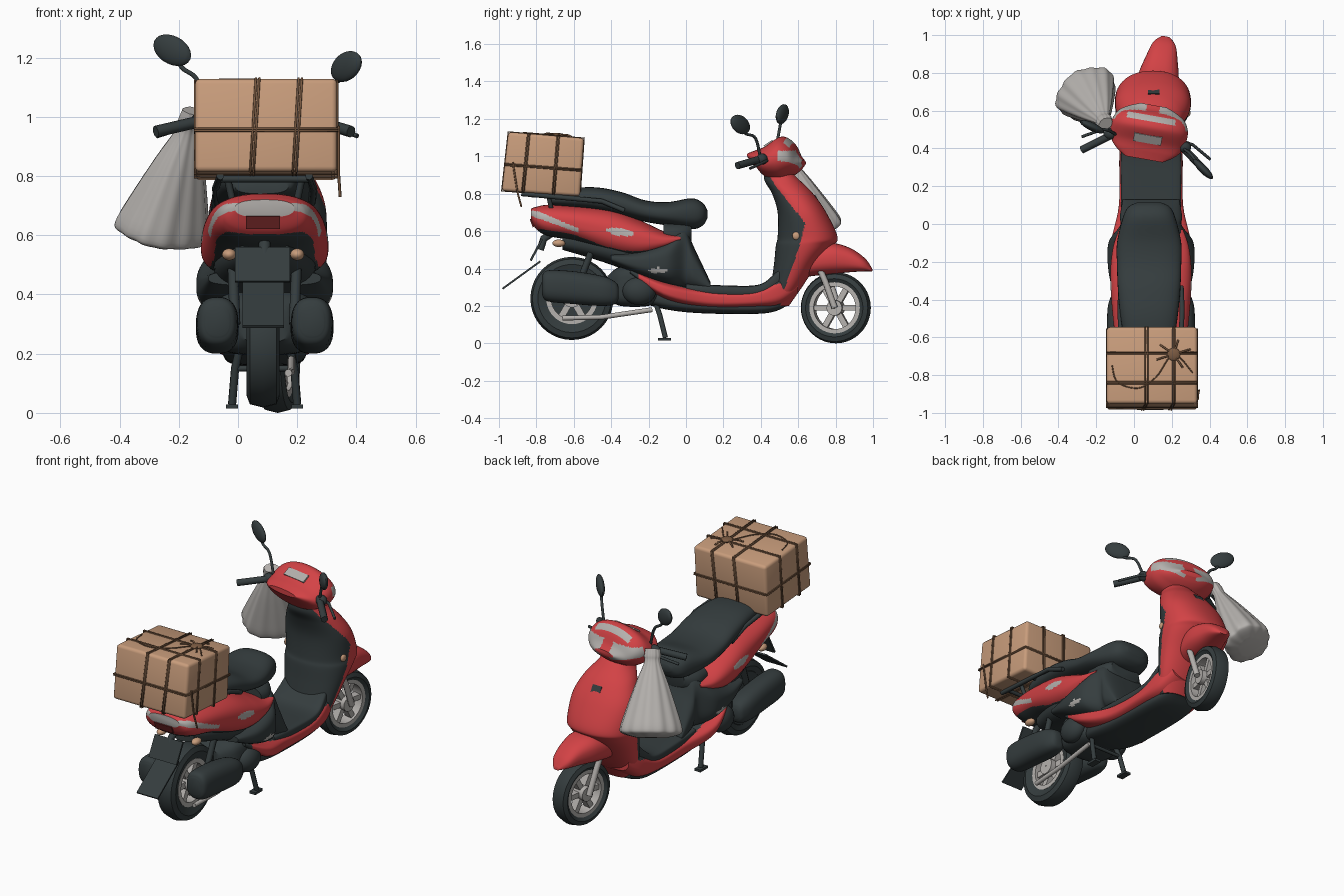
import bpy, bmesh, math
from mathutils import Matrix, Vector

if "Cube" in bpy.data.objects:
    bpy.data.objects.remove(bpy.data.objects["Cube"])

CX = 0.09  # centre plane of the scooter
STEER = Matrix.Translation((CX, .55, 0)) @ Matrix.Rotation(math.radians(-10), 4, 'Z') @ Matrix.Translation((-CX, -.55, 0))

def mat(name, r, g, b):
    m = bpy.data.materials.new(name)
    m.diffuse_color = (r, g, b, 1)
    m.use_nodes = True
    m.node_tree.nodes["Principled BSDF"].inputs["Base Color"].default_value = m.diffuse_color
    return m

RED = mat("red paint", .65, .055, .06)
DARK = mat("dark plastic", .035, .046, .048)
GREY = mat("light grey", .46, .44, .42)
TAN = mat("cardboard", .58, .335, .2)
ROPE = mat("brown rope", .2, .105, .055)
LAMP = mat("dark red lamp", .16, .02, .02)

def finish(name, bm, mats, steer=False, rule=None, angle=40):
    bmesh.ops.recalc_face_normals(bm, faces=bm.faces)
    if rule:
        bm.normal_update()
        for f in bm.faces:
            f.material_index = rule(f.calc_center_median(), f.normal)
    me = bpy.data.meshes.new(name)
    bm.to_mesh(me)
    bm.free()
    for m in mats:
        me.materials.append(m)
    if steer:
        me.transform(STEER)
    me.shade_smooth()
    me.set_sharp_from_angle(angle=math.radians(angle))
    ob = bpy.data.objects.new(name, me)
    bpy.context.collection.objects.link(ob)
    return ob

def bridge(bm, rings, caps=True, closed=False):
    n = len(rings[0])
    pairs = list(zip(rings, rings[1:])) + ([(rings[-1], rings[0])] if closed else [])
    for a, b in pairs:
        for i in range(n):
            bm.faces.new((a[i], a[(i + 1) % n], b[(i + 1) % n], b[i]))
    if caps and not closed:
        bm.faces.new(rings[0])
        bm.faces.new(rings[-1])

def spline(pts, k=6):
    out = []
    for i in range(len(pts) - 1):
        q = [pts[max(i - 1, 0)], pts[i], pts[i + 1], pts[min(i + 2, len(pts) - 1)]]
        for j in range(k):
            t = j / k
            out.append([.5 * (2 * b + (c - a) * t + (2 * a - 5 * b + 4 * c - d) * t * t + (3 * b - a - 3 * c + d) * t ** 3)
                        for a, b, c, d in zip(*q)])
    return out + [list(pts[-1])]

# loft of superellipse sections (position, low, high, half width) along y or z
def loft(name, secs, mats, axis='y', p=2.5, cx=CX, n=36, k=6, rule=None, steer=False):
    bm = bmesh.new()
    rings = []
    for t, lo, hi, hw in spline(secs, k):
        ring = []
        for i in range(n):
            a = 2 * math.pi * i / n
            c, s = (math.copysign(abs(f) ** (2 / p), f) for f in (math.cos(a), math.sin(a)))
            v = (lo + hi) / 2 + s * (hi - lo) / 2
            ring.append(bm.verts.new((cx + hw * c, t, v) if axis == 'y' else (cx + hw * c, v, t)))
        rings.append(ring)
    bridge(bm, rings)
    return finish(name, bm, mats, steer, rule)

# closed profile (x, radius) spun about the wheel axle
def lathe(name, c, prof, m, steer=False, n=40):
    bm = bmesh.new()
    rings = []
    for i in range(n):
        a = 2 * math.pi * i / n
        rings.append([bm.verts.new((c[0] + x, c[1] + r * math.cos(a), c[2] + r * math.sin(a))) for x, r in prof])
    bridge(bm, rings, closed=True)
    return finish(name, bm, [m], steer)

def block(name, loc, size, m, rot=Matrix(), steer=False):
    bm = bmesh.new()
    bmesh.ops.create_cube(bm, size=1, matrix=Matrix.Translation(loc) @ rot @ Matrix.Diagonal((*size, 1)))
    return finish(name, bm, [m], steer, angle=30)

def ball(name, loc, size, m, rot=Matrix(), steer=False):
    bm = bmesh.new()
    bmesh.ops.create_uvsphere(bm, u_segments=20, v_segments=12, radius=1,
                              matrix=Matrix.Translation(loc) @ rot @ Matrix.Diagonal((*size, 1)))
    return finish(name, bm, [m], steer)

def tube(name, pts, r, m, steer=False, cyclic=False, smooth=False):
    cu = bpy.data.curves.new(name, 'CURVE')
    cu.dimensions, cu.bevel_depth, cu.bevel_resolution, cu.use_fill_caps = '3D', r, 2, True
    pts = spline(pts) if smooth else pts
    sp = cu.splines.new('POLY')
    sp.points.add(len(pts) - 1)
    for q, v in zip(sp.points, pts):
        q.co = (*((STEER @ Vector(v)) if steer else v), 1)
    sp.use_cyclic_u = cyclic
    cu.materials.append(m)
    bpy.context.collection.objects.link(bpy.data.objects.new(name, cu))

def rx(deg, axis='X'):
    return Matrix.Rotation(math.radians(deg), 4, axis)

# wheels
def wheel(name, c, R, w, rim, r1, steer):
    tyre = [(-w * .7, R * r1), (-w, R * .82), (-w * .8, R * .95), (0, R), (w * .8, R * .95), (w, R * .82), (w * .7, R * r1)]
    lathe(name + "_tyre", c, tyre, DARK, steer)
    q = r1 - .1
    lathe(name + "_rim", c, [(-w * .75, R * q), (-w * .75, R * (r1 + .02)), (w * .75, R * (r1 + .02)), (w * .75, R * q)], rim, steer)
    lathe(name + "_hub", c, [(-w, .004), (-w, R * .22), (w, R * .22), (w, .004)], rim, steer, 20)
    for i in range(6):
        r = rx(i * 60 + 30)
        block(name + "_spoke", Vector(c) + r @ Vector((0, 0, R * .4)), (w * .9, R * .16, R * .5), rim, r, steer)

wheel("front_wheel", (CX, .805, .19), .19, .05, GREY, .7, True)
wheel("rear_wheel", (CX - .005, -.61, .24), .222, .056, GREY, .6, False)

# rear bodywork with tail lamp band and side flashes
def tail_rule(c, n):
    x, y, z = c
    if n.z < -.75:
        return 1
    if y < -.57 and .672 - (y + .8) * .36 < z < .715 - (y + .81) * .43 and n.z < .75:
        return 2
    if ((y + .35) / .075) ** 2 + ((z - .595 + (y + .35) * .15) / .02) ** 2 < 1:
        return 2
    return 0

loft("rear_body", [(-.83, .66, .72, .10), (-.80, .61, .73, .14), (-.74, .575, .74, .165), (-.6, .545, .735, .19),
     (-.4, .47, .715, .21), (-.25, .45, .66, .215), (-.12, .49, .6, .2), (-.03, .54, .58, .17)],
     [RED, DARK, GREY], p=2.5, n=160, k=14, rule=tail_rule)
block("tail_lamp", (CX - .005, -.818, .645), (.115, .02, .045), LAMP, rx(20))
loft("seat", [(-.72, .74, .79, .09), (-.68, .73, .82, .12), (-.5, .71, .835, .15), (-.35, .68, .81, .165),
     (-.22, .65, .765, .17), (-.1, .63, .755, .17), (.03, .61, .775, .14), (.09, .63, .75, .11), (.115, .67, .71, .06)],
     [DARK], cx=.08)
loft("side_panels", [(-.4, .43, .48, .19), (-.25, .36, .5, .225), (-.1, .31, .56, .225), (-.01, .29, .63, .165),
     (.04, .28, .52, .165), (.13, .27, .33, .15)], [DARK, GREY], p=3, n=72, k=10,
     rule=lambda c, n: int(((c.y + .15) / .05) ** 2 + ((c.z - .39) / .014) ** 2 < 1))
loft("inner_frame", [(-.66, .5, .6, .08), (-.4, .42, .6, .17), (-.1, .3, .6, .15)], [DARK])
loft("seat_base", [(-.12, .52, .65, .15), (-.05, .5, .65, .15), (.0, .5, .65, .13), (.03, .55, .64, .1)], [DARK])

# floor and sills
loft("lower_sill", [(-.3, .37, .4, .17), (-.12, .24, .33, .212), (.1, .19, .29, .17), (.35, .19, .285, .168),
     (.5, .2, .36, .16), (.6, .27, .42, .13)], [RED, DARK], p=3.5, n=72,
     rule=lambda c, n: int(c.y < -.26 or (abs(c.x - CX) < .155 and n.z > .2)))
loft("floor_board", [(-.0, .26, .32, .155), (.2, .25, .31, .16), (.38, .25, .312, .16), (.46, .27, .36, .155),
     (.53, .3, .44, .14)], [DARK], p=5)
loft("belly", [(-.25, .22, .32, .1), (-.1, .18, .28, .14), (.1, .16, .25, .14), (.42, .16, .24, .13), (.54, .2, .26, .1)],
     [DARK], p=3)

# leg shield: dark towards the rider, red in front
def shield_rule(c, n):
    keys = [(.1, .48), (.3, .53), (.5, .6), (.64, .64), (.84, .48), (1, .38)]
    for (z0, y0), (z1, y1) in zip(keys, keys[1:]):
        if z0 <= c.z < z1:
            return int(c.y < y0 + (y1 - y0) * (c.z - z0) / (z1 - z0))
    return 0

loft("leg_shield", [(.2, .41, .55, .11), (.3, .45, .62, .15), (.42, .47, .70, .18), (.52, .48, .785, .2),
     (.57, .49, .81, .2), (.7, .49, .75, .195), (.8, .46, .68, .155), (.87, .42, .61, .105), (.92, .42, .56, .08)],
     [RED, DARK], axis='z', p=2.2, n=140, k=8, cx=.1, rule=shield_rule)
block("nose_grille", (.105, .7, .77), (.06, .008, .05), DARK, rx(30))
for s in (-1, 1):
    ball("front_indicator", (.1 + s * .187, .59, .575), (.012, .022, .022), TAN)

# steered front: fender, fork, head
loft("front_fender", [(.62, .35, .42, .06), (.68, .36, .5, .105), (.78, .37, .535, .108), (.88, .38, .51, .085),
     (.96, .385, .455, .06), (1.0, .385, .4, .02)], [RED], steer=True)
for s in (-1, 1):
    tube("front_fork", [(CX + s * .07, .72, .42), (CX + s * .07, .76, .33), (CX + s * .065, .81, .19)], .017, GREY, True)

def head_rule(c, n):
    x, y, z = abs(c.x - CX), c.y, c.z
    lamp = y > .525 and .925 + x * .25 < z < 1.03 and x > .035
    screen = .545 < y < .575 and n.z > .4 and x < .13
    return int(lamp or screen)

loft("handlebar_cover", [(.34, .99, 1.02, .1), (.38, .945, 1.035, .16), (.43, .89, 1.055, .195), (.51, .87, 1.105, .205),
     (.57, .895, 1.075, .18), (.605, .92, 1.01, .13), (.63, .95, .98, .07)], [RED, GREY], p=2.05, n=120, k=10,
     rule=head_rule, steer=True)
block("instrument_panel", (CX, .45, 1.066), (.15, .05, .012), GREY, rx(33), True)
for s in (-1, 1):
    X = lambda d: CX + s * d
    tube("handgrip", [(X(.14), .46, .99), (X(.2), .43, .985), (X(.335), .33, .95)], .02, DARK, True)
    tube("brake_lever", [(X(.18), .47, .98), (X(.24), .46, .97), (X(.345), .4, .935)], .008, DARK, True)
    ball("lever_mount", (X(.2), .44, .985), (.035, .03, .03), DARK, steer=True)

# mirrors
for name, loc, yaw, tilt, foot in (("left_mirror", (-.222, .515, 1.225), -25, 25, (-.09, .47, .99)),
                                   ("right_mirror", (.366, .29, 1.17), -45, -22, (.26, .40, .98))):
    ball(name, loc, (.074, .022, .048), DARK, rx(yaw, 'Z') @ rx(tilt, 'Y'))
    a, b = Vector(foot), Vector(loc)
    tube(name + "_stem", [a, a.lerp(b, .35) + Vector((0, .01, .05)), a.lerp(b, .75), b], .008, DARK, smooth=True)

# engine, silencers, stand
loft("engine", [(-.42, .24, .36, .08), (-.35, .2, .41, .15), (-.2, .2, .42, .16), (-.13, .24, .33, .1)], [DARK], p=4)
for s in (-1, 1):
    loft("silencer", [(-.77, .26, .36, .04), (-.74, .225, .39, .066), (-.6, .21, .385, .072), (-.45, .2, .36, .07),
         (-.38, .21, .33, .05), (-.36, .24, .3, .03)], [DARK], cx=CX + s * .16)
    ball("engine_cover", (CX + s * .15, -.25, .28), (.06, .09, .075), DARK)
    tube("stand_leg", [(CX + s * .08, -.17, .24), (CX + s * .1, -.14, .15), (CX + s * .11, -.11, .03)], .014, DARK)
    block("stand_foot", (CX + s * .11, -.115, .022), (.04, .07, .014), DARK)
    lathe("brake_drum", (CX - .005, -.61, .24), [(s * .03, .004), (s * .03, .165), (s * .05, .15), (s * .05, .004)],
          DARK) if s < 0 else None
    tube("rear_damper", [(CX + s * .1, -.58, .3), (CX + s * .11, -.48, .56)], .018, DARK)
    ball("rear_indicator", (CX - .005 + s * .115, -.68, .535), (.024, .035, .02), TAN)
    # luggage rack
    tube("rack_rail", [(CX + s * .16, -.33, .71), (CX + s * .165, -.45, .76), (CX + s * .15, -.88, .80)], .013, DARK)
    tube("rack_post", [(CX + s * .11, -.72, .72), (CX + s * .13, -.74, .81)], .012, DARK)
tube("stand_bar", [(-.01, -.14, .15), (.19, -.14, .15)], .01, DARK)
for y in (-.62, -.82):
    tube("rack_bar", [(CX - .15, y, .79), (CX + .15, y, .79)], .011, DARK)
tube("exhaust_pipe", [(.17, -.66, .135), (.18, -.45, .14), (.18, -.18, .18)], .013, GREY)

# number plate holder and mud flap
tube("plate_arm", [(CX, -.7, .6), (CX, -.76, .56), (CX, -.78, .5)], .02, DARK)
block("plate_holder", (.083, -.80, .5), (.185, .012, .13), DARK, rx(-28))
block("mud_flap", (.085, -.88, .365), (.14, .01, .25), DARK, rx(-54))

# parcel: u across, v along, w up
def B(u, v, w):
    y0, y1 = -.985 + .418 * v, -.95 + .405 * v
    z0, z1 = .815 - .03 * v, 1.13 - .033 * v
    return Vector((-.145 + .48 * u, y0 + (y1 - y0) * w, z0 + (z1 - z0) * w))

bm = bmesh.new()
bridge(bm, [[bm.verts.new(B(u, v, w)) for u, v in ((0, 0), (1, 0), (1, 1), (0, 1))] for w in (0, 1)])
bmesh.ops.bevel(bm, geom=bm.edges[:], offset=.018, segments=3, profile=.5, affect='EDGES')
finish("parcel", bm, [TAN])
e, f = -.002, 1.002
quad = ((e, e), (f, e), (f, f), (e, f))
for d in (-.012, .012):
    for k in (.4, .7):
        tube("parcel_rope", [B(k + d + (.04 * w), v, w) for v, w in quad], .004, ROPE, cyclic=True)
    for k in (.27, .66):
        tube("parcel_rope", [B(u, k + d, w) for u, w in quad], .004, ROPE, cyclic=True)
    tube("parcel_rope", [B(u, v, .45 + d) for u, v in quad], .004, ROPE, cyclic=True)
ball("rope_knot", B(.74, .64, 1.015), (.035, .035, .012), ROPE)
for an in (20, 75, 140, 200, 300):
    ca, sa = math.cos(math.radians(an)), math.sin(math.radians(an))
    tube("rope_loop", [B(.74, .64, 1.01), B(.74 + .13 * ca, .64 + .13 * sa, 1.03), B(.74 + .2 * ca, .64 + .2 * sa, 1.005)],
         .005, ROPE, smooth=True)
tube("loose_rope", [B(*q, 1.01) for q in ((.06, .5), (.12, .28), (.35, .2), (.55, .35), (.74, .64), (.95, .4))],
     .0035, ROPE, smooth=True)
tube("rope_end", [B(1.01, .1, .5), B(1.01, .2, 0), (.345, -.88, .73)], .005, ROPE)

# pleated bag hanging from the left grip
top, end = Vector((-.15, .53, 1.02)), Vector((-.265, .71, .585))
d = (end - top).normalized()
a = d.cross(Vector((0, 0, 1))).normalized()
b = a.cross(d)
bm = bmesh.new()
rings = []
for t, r in spline([(0, .04), (.08, .045), (.16, .045), (.4, .09), (.7, .14), (.9, .168), (.96, .15), (1, .08)], 4):
    c, ring = top.lerp(end, t), []
    for i in range(80):
        an = 2 * math.pi * i / 80
        k = r * (1 + .022 * math.cos(13 * an) + .03 * math.sin(5 * an))
        ring.append(bm.verts.new(c + a * (k * math.cos(an)) + b * (k * .78 * math.sin(an))))
    rings.append(ring)
bridge(bm, rings)
finish("hanging_bag", bm, [GREY])
